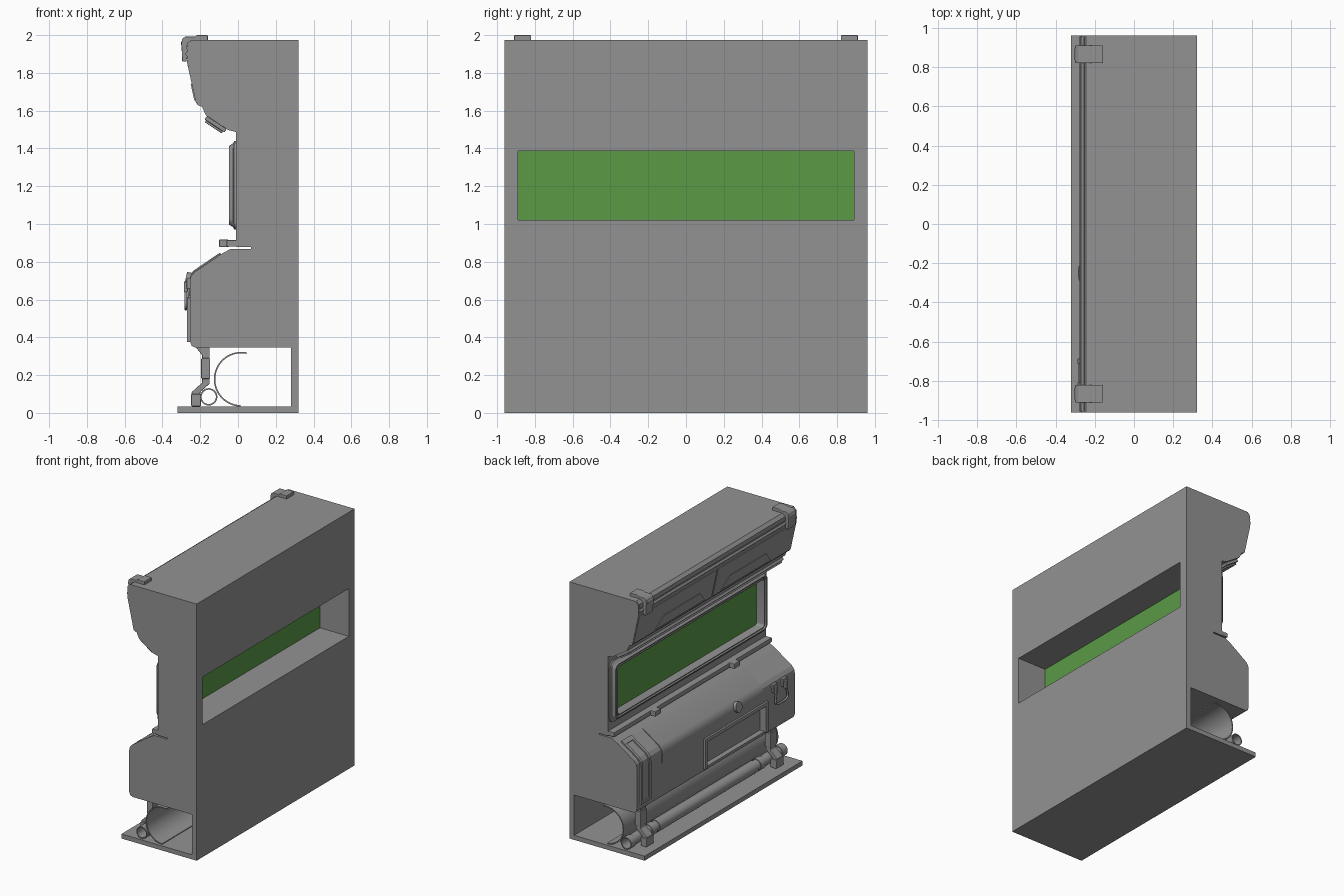
import bpy, bmesh
from math import sin, cos, pi, radians
from mathutils import Vector

if "Cube" in bpy.data.objects:
    bpy.data.objects.remove(bpy.data.objects["Cube"])


def sweep(name, rings, closed=False, smooth=False, bevel=0.0):
    """Bridge equal-length closed rings; cap the ends or wrap around."""
    bm = bmesh.new()
    rows = [[bm.verts.new(p) for p in ring] for ring in rings]
    n = len(rows[0])
    pairs = list(zip(rows, rows[1:])) + ([(rows[-1], rows[0])] if closed else [])
    for a, b in pairs:
        for i in range(n):
            j = (i + 1) % n
            bm.faces.new((a[i], a[j], b[j], b[i]))
    if not closed:
        bm.faces.new(rows[0])
        bm.faces.new(rows[-1])
    bmesh.ops.recalc_face_normals(bm, faces=bm.faces)
    me = bpy.data.meshes.new(name)
    bm.to_mesh(me)
    bm.free()
    ob = bpy.data.objects.new(name, me)
    bpy.context.collection.objects.link(ob)
    if bevel:
        m = ob.modifiers.new("bevel", 'BEVEL')
        m.width, m.segments = bevel, 2
    if smooth:
        bpy.ops.object.select_all(action='DESELECT')
        ob.select_set(True)
        bpy.context.view_layer.objects.active = ob
        bpy.ops.object.shade_smooth_by_angle(angle=radians(35))
    return ob


def extrude(name, pts, y0, y1, **kw):
    return sweep(name, [[(x, y, z) for x, z in pts] for y in (y0, y1)], **kw)


def box(name, x, y, z, **kw):
    return extrude(name, [(x[0], z[0]), (x[1], z[0]), (x[1], z[1]), (x[0], z[1])], *y, **kw)


def skin(name, path, t, y0, y1, **kw):
    """Panel of thickness t lying on the outside of a downward xz path."""
    pts = [Vector(p) for p in path]
    dirs = [(b - a).normalized() for a, b in zip(pts, pts[1:])]
    outer = []
    for i, p in enumerate(pts):
        d = (dirs[max(i - 1, 0)] + dirs[min(i, len(dirs) - 1)]).normalized()
        outer.append(p + t * Vector((d.y, -d.x)))
    return extrude(name, [tuple(p) for p in pts + outer[::-1]], y0, y1, **kw)


def tube(name, cx, cz, r, t, y0, y1, a0=0.0, a1=360.0, n=32):
    full = a1 - a0 >= 360
    rings = []
    for i in range(n if full else n + 1):
        a = radians(a0 + (a1 - a0) * i / n)
        rings.append([(cx + q * cos(a), y, cz + q * sin(a))
                      for q, y in ((r, y0), (r, y1), (r - t, y1), (r - t, y0))])
    return sweep(name, rings, closed=full, smooth=True)


def rounded_ring(x, hy, hz, r, cz=1.205):
    ring = []
    for k, (sy, sz) in enumerate(((1, 1), (-1, 1), (-1, -1), (1, -1))):
        for i in range(5):
            a = k * pi / 2 + i * pi / 8
            ring.append((x, sy * (hy - r) + r * cos(a), cz + sz * (hz - r) + r * sin(a)))
    return ring


def cut(ob, cutter):
    m = ob.modifiers.new("cut", 'BOOLEAN')
    m.operation, m.object, m.solver = 'DIFFERENCE', cutter, 'EXACT'
    bpy.context.view_layer.objects.active = ob
    bpy.ops.object.modifier_apply(modifier=m.name)
    bpy.data.objects.remove(cutter)


def material(name, color):
    m = bpy.data.materials.new(name)
    m.diffuse_color = color
    return m


# Wall section: overhang, window wall, cabinet, open pipe channel, base
front = [(-0.04, 0.868), (-0.09, 0.84), (-0.23, 0.745), (-0.25, 0.72), (-0.255, 0.69),
         (-0.255, 0.38), (-0.245, 0.355), (-0.225, 0.345)]
wall = extrude("wall_body",
               [(0.32, 0), (0.32, 1.975), (-0.245, 1.975), (-0.265, 1.955), (-0.27, 1.88),
                (-0.215, 1.63), (-0.19, 1.62), (-0.17, 1.575), (-0.05, 1.497), (-0.01, 1.487),
                (-0.01, 0.877), (0.07, 0.877), (0.07, 0.868)] + front +
               [(0.28, 0.345), (0.28, 0.035), (-0.32, 0.035), (-0.32, 0)], -0.96, 0.96)
cut(wall, box("window_cutter", (-0.1, 0.5), (-0.89, 0.89), (1.02, 1.387)))
cut(wall, box("hatch_cutter", (-0.4, -0.215), (-0.59, 0.12), (0.385, 0.58)))

# Window glass and stepped frame
glass = box("window_glass", (0.025, 0.075), (-0.89, 0.89), (1.02, 1.387))
glass.data.materials.append(material("green_glass", (0.1, 0.32, 0.06, 1)))
sections = [(-0.005, 0.95, 0.235, 0.04), (-0.02, 0.95, 0.235, 0.04), (-0.026, 0.935, 0.222, 0.04),
            (-0.048, 0.925, 0.208, 0.04), (-0.048, 0.912, 0.2, 0.035), (-0.035, 0.91, 0.198, 0.035),
            (-0.035, 0.9, 0.192, 0.03), (-0.045, 0.898, 0.19, 0.03), (-0.045, 0.889, 0.184, 0.02),
            (0.02, 0.889, 0.184, 0.02)]
sweep("window_frame", [rounded_ring(*s) for s in sections], closed=True, smooth=True)

# Sill below the window with two stops
box("sill", (-0.06, 0.0), (-0.96, 0.96), (0.88, 0.915), bevel=0.004)
for y in (-0.48, 0.48):
    box("sill_stop", (-0.1, -0.05), (y - 0.035, y + 0.035), (0.878, 0.918), bevel=0.005)

# Overhang: doors, tapered door grips, lip rail, lamp strip
for s in (-1, 1):
    y0, y1 = sorted((s * 0.006, s * 0.955))
    skin("upper_door", [(-0.267, 1.865), (-0.217, 1.64)], 0.005, y0, y1)
    quad = [(0.10, 1.655), (0.70, 1.655), (0.62, 1.74), (0.18, 1.74)]
    sweep("door_grip", [[(-0.217 - (z - 1.64) * 0.222 - d, s * y, z) for y, z in quad]
                        for d in (0.0, 0.011)])
tube("lip_rail", -0.266, 1.9, 0.012, 0.011, -0.955, 0.955, n=16)
skin("lip_cover", [(-0.25, 1.966), (-0.265, 1.953), (-0.268, 1.925)], 0.006, -0.955, 0.955)
skin("lamp_strip", [(-0.165, 1.572), (-0.06, 1.503)], 0.022, -0.94, 0.94, bevel=0.004)
skin("lamp_lens", [(-0.17, 1.549), (-0.08, 1.49)], 0.012, -0.92, 0.92, bevel=0.003)

# Hooked clips on the top edge
for y in (-0.865, 0.865):
    extrude("top_clip", [(-0.16, 1.97), (-0.16, 2.0), (-0.215, 2.0), (-0.23, 1.992), (-0.28, 1.992),
                         (-0.295, 1.98), (-0.3, 1.96), (-0.295, 1.86), (-0.275, 1.86),
                         (-0.265, 1.9), (-0.25, 1.97)], y - 0.045, y + 0.045, bevel=0.004)
    tube("clip_boss", -0.285, 1.955, 0.018, 0.017, y - 0.03, y + 0.03, n=16)

# Cabinet: central cover, end strips and hatch surround
skin("cabinet_cover", front[1:5] + [(-0.255, 0.62)], 0.005, -0.57, 0.66, smooth=True)
for y in (0.8, 0.9):
    skin("end_strip", front[1:5] + [(-0.255, 0.4)], 0.01, y, y + 0.022)
skin("end_strip_cap", [(-0.09, 0.84), (-0.12, 0.82)], 0.01, 0.8, 0.922)
skin("end_strip_cap", [(-0.255, 0.42), (-0.255, 0.4)], 0.01, 0.8, 0.922)
for y in (-0.62, 0.12):
    box("hatch_post", (-0.27, -0.25), (y, y + 0.03), (0.375, 0.61), bevel=0.004)
box("hatch_lintel", (-0.27, -0.25), (-0.62, 0.15), (0.58, 0.61), bevel=0.004)

# Round latch on the cover
bpy.ops.mesh.primitive_cylinder_add(vertices=24, radius=0.038, depth=0.04,
                                    location=(-0.258, -0.25, 0.705), rotation=(0, radians(-78), 0))
bpy.context.object.name = "cover_latch"
bpy.ops.object.shade_smooth_by_angle()

# Two sockets joined by a hanging cable
for y in (-0.7, -0.82):
    box("socket", (-0.272, -0.24), (y - 0.027, y + 0.027), (0.655, 0.715), bevel=0.005)
    box("plug", (-0.287, -0.265), (y - 0.014, y + 0.014), (0.64, 0.695), bevel=0.004)
cu = bpy.data.curves.new("cable", 'CURVE')
cu.dimensions, cu.bevel_depth, cu.bevel_resolution, cu.resolution_u = '3D', 0.008, 2, 8
sp = cu.splines.new('NURBS')
pts = [(-0.7, 0.65), (-0.7, 0.61), (-0.68, 0.55), (-0.76, 0.55), (-0.86, 0.55), (-0.84, 0.61), (-0.82, 0.65)]
sp.points.add(len(pts) - 1)
for p, (y, z) in zip(sp.points, pts):
    p.co = (-0.276, y, z, 1)
sp.use_endpoint_u, sp.order_u = True, 4
bpy.context.collection.objects.link(bpy.data.objects.new("cable", cu))

# Pipes in the channel: open curved duct and thin pipe with collars
tube("curved_duct", 0.017, 0.178, 0.145, 0.008, -0.94, 0.94, 78, 268)
tube("thin_pipe", -0.155, 0.085, 0.041, 0.003, -0.95, 0.95, n=24)
tube("pipe_sleeve", -0.155, 0.085, 0.046, 0.006, -0.6, 0.6, n=24)
for y in (-0.92, -0.66, 0.66, 0.92):
    tube("pipe_collar", -0.155, 0.085, 0.046, 0.006, y - 0.03, y + 0.03, n=24)

# Cranked legs carrying the cabinet front
for y in (-0.79, 0.79):
    extrude("support_leg", [(-0.245, 0.035), (-0.245, 0.11), (-0.19, 0.16), (-0.19, 0.305),
                            (-0.225, 0.35), (-0.15, 0.35), (-0.15, 0.155), (-0.2, 0.11),
                            (-0.2, 0.035)], y - 0.035, y + 0.035, bevel=0.004)
    box("leg_pad", (-0.195, -0.147), (y - 0.042, y + 0.042), (0.18, 0.29), bevel=0.005)
    box("leg_foot", (-0.248, -0.197), (y - 0.045, y + 0.045), (0.035, 0.1), bevel=0.005)

# Dark grey paint on everything but the glass
paint = material("dark_grey", (0.245, 0.245, 0.245, 1))
paint.diffuse_color = (0.29, 0.29, 0.29, 1)
for ob in bpy.context.scene.objects:
    if not ob.data.materials:
        ob.data.materials.append(paint)

for m in bpy.data.materials:
    if m.users and not m.is_grease_pencil:
        m.use_nodes = True
        m.node_tree.nodes["Principled BSDF"].inputs["Base Color"].default_value = m.diffuse_color
